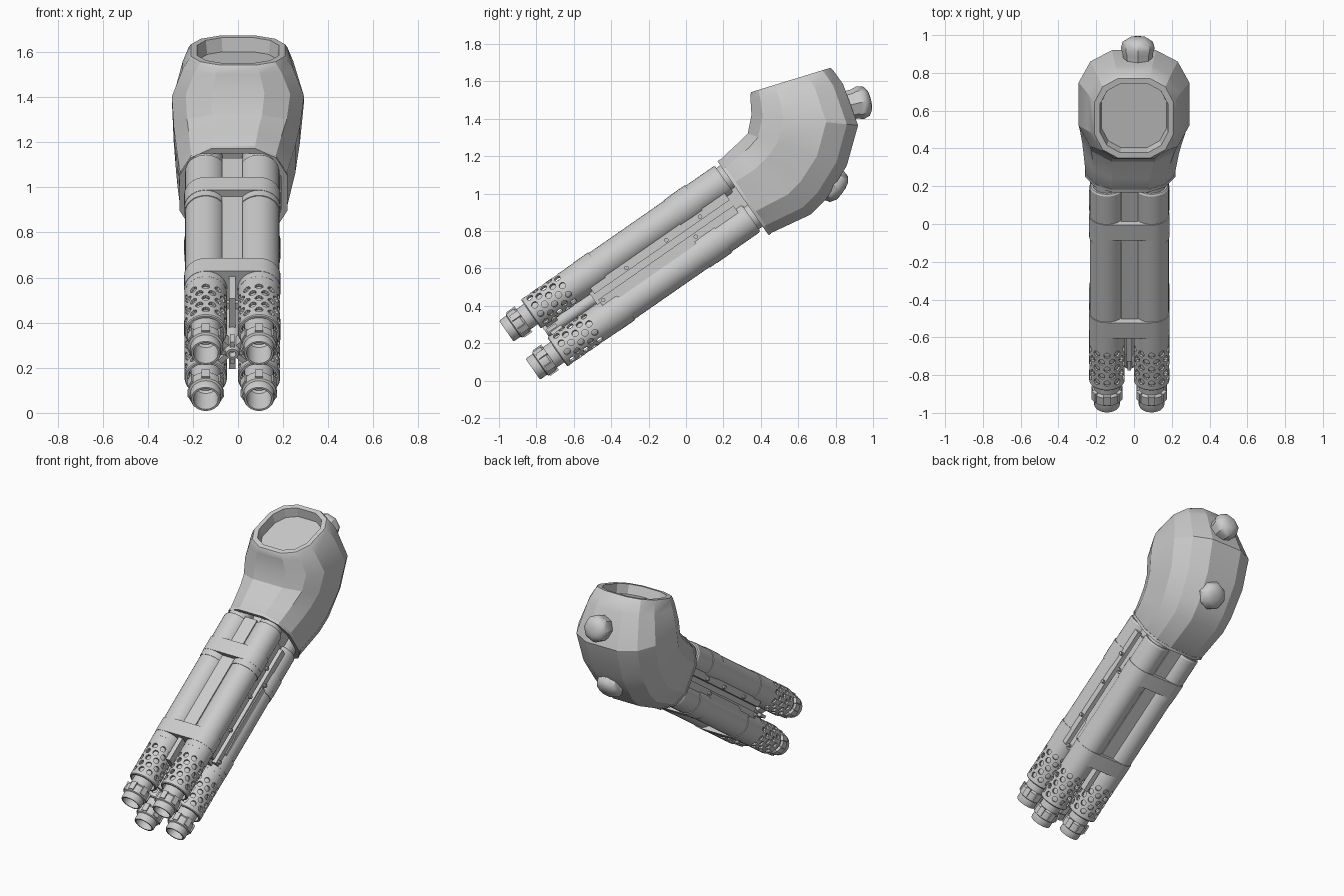
import bpy, bmesh
from math import pi, sin, cos, radians
from mathutils import Matrix, Vector

if "Cube" in bpy.data.objects:
    bpy.data.objects.remove(bpy.data.objects["Cube"])

# Local frame of the gun cluster: y runs back along the barrels, z is across them
GUN = Matrix.Translation((-0.025, -0.89, 0.163)) @ Matrix.Rotation(radians(34.8), 4, 'X')
SX, SV = 0.118, 0.124          # half spacing of the four barrels


def finish(name, bm, matrix=GUN, angle=30):
    bmesh.ops.recalc_face_normals(bm, faces=bm.faces)
    me = bpy.data.meshes.new(name)
    bm.to_mesh(me)
    bm.free()
    ob = bpy.data.objects.new(name, me)
    bpy.context.collection.objects.link(ob)
    ob.matrix_world = matrix
    smooth(ob, angle)
    return ob


def smooth(ob, angle=30):
    bpy.ops.object.select_all(action='DESELECT')
    ob.select_set(True)
    bpy.context.view_layer.objects.active = ob
    bpy.ops.object.shade_smooth_by_angle(angle=radians(angle))


def skin(bm, rings, cap=True, closed=False):
    """Bridge equal-length loops of points into a surface."""
    vs = [[bm.verts.new(p) for p in r] for r in rings]
    pairs = list(zip(vs, vs[1:])) + ([(vs[-1], vs[0])] if closed else [])
    for a, b in pairs:
        for i in range(len(a)):
            j = (i + 1) % len(a)
            bm.faces.new((a[i], a[j], b[j], b[i]))
    if cap and not closed:
        bm.faces.new(vs[0])
        bm.faces.new(vs[-1])


def lathe(bm, profile, n=24, closed=False, at=(0, 0)):
    """Turn (u, radius) pairs about the local y axis."""
    skin(bm, [[(at[0] + r * cos(2 * pi * i / n), u, at[1] + r * sin(2 * pi * i / n))
               for i in range(n)] for u, r in profile], closed=closed)


def box(bm, x0, x1, u0, u1, v0, v1, m=Matrix()):
    skin(bm, [[m @ Vector(p) for p in ((x0, u, v0), (x1, u, v0), (x1, u, v1), (x0, u, v1))]
              for u in (u0, u1)])


# Perforated sleeve, cut once and shared by all barrels
bm = bmesh.new()
lathe(bm, [(0.16, 0.08), (0.16, 0.09), (0.165, 0.094), (0.47, 0.094), (0.47, 0.08)], 40, closed=True)
sleeve = finish("perforated_sleeve", bm)
bm = bmesh.new()
for row in range(5):
    for k in range(10):
        a = 2 * pi * (k + 0.5 * (row % 2)) / 10
        m = (Matrix.Translation((0, 0.205 + 0.045 * row, 0)) @ Matrix.Rotation(a, 4, 'Y')
             @ Matrix.Translation((0, 0, 0.09)))
        bmesh.ops.create_cone(bm, cap_ends=True, segments=10, radius1=0.018, radius2=0.018,
                              depth=0.05, matrix=m)
cutter = finish("hole_cutter", bm)
cutter.hide_render = True
mod = sleeve.modifiers.new("holes", 'BOOLEAN')
mod.operation, mod.solver, mod.object = 'DIFFERENCE', 'EXACT', cutter
bpy.ops.object.select_all(action='DESELECT')
bpy.context.view_layer.objects.active = sleeve
bpy.ops.object.modifier_apply(modifier=mod.name)
bpy.data.objects.remove(cutter)
smooth(sleeve)

# Barrel with hollow muzzle, collar lugs, and outer tube
bm = bmesh.new()
lathe(bm, [(0.13, 0.045), (0.12, 0.053), (0, 0.055), (0, 0.064), (0.008, 0.068), (0.045, 0.068),
           (0.05, 0.077), (0.1, 0.077), (0.112, 0.066), (0.45, 0.066), (0.45, 0.091),
           (1.41, 0.091), (1.42, 0.085), (1.42, 0.075), (1.52, 0.075)], 32)
for k in range(6):
    box(bm, -0.018, 0.018, 0.058, 0.112, 0.06, 0.083, Matrix.Rotation(k * pi / 3, 4, 'Y'))
barrel = finish("barrel", bm)

for i, (sx, sv) in enumerate([(-1, 1), (1, 1), (-1, -1), (1, -1)]):
    m = GUN @ Matrix.Translation((sx * SX, 0, sv * SV))
    for src in (barrel, sleeve):
        ob = src if i == 0 else src.copy()
        if i:
            bpy.context.collection.objects.link(ob)
        ob.matrix_world = m

# Clamp bands wrapping each barrel pair, with tabs on the barrels
for sv, side in ((1, "upper"), (-1, "lower")):
    bm = bmesh.new()
    for u0, u1 in ((0.5, 0.6), (1.13, 1.23)):
        loop = [(s * SX + 0.096 * sin(a) * s, sv * SV + 0.096 * cos(a) * s)
                for s in (1, -1) for a in [pi * k / 14 for k in range(15)]]
        skin(bm, [[(x, u, v) for x, v in loop] for u in (u0, u1)])
        for sx in (-1, 1):
            lathe(bm, [(u0 - 0.04, 0.0945), (u0 + 0.01, 0.0945)], 32, at=(sx * SX, sv * SV))
    finish(side + "_clamp_bands", bm)

# Central spine, filler strips and side rails
bm = bmesh.new()
box(bm, -0.155, 0.155, 0.48, 1.52, -0.06, 0.06)
box(bm, -0.045, 0.045, 0.58, 1.43, -0.185, 0.185)
box(bm, -0.015, 0.015, 0.33, 0.6, -0.19, 0.19)
for s in (-1, 1):
    box(bm, -0.186, 0.186, 0.5, 1.38, s * 0.018, s * 0.10)
finish("spine_and_rails", bm)

# Stepped side plates and bolts
bm = bmesh.new()
plate = [(0.59, -0.052), (0.7, -0.052), (0.745, -0.03), (1.1, -0.03), (1.1, -0.09), (0.59, -0.09)]
for s in (-1, 1):
    skin(bm, [[(s * x, u, v) for u, v in plate] for x in (0.17, 0.194)])
    for u, v in ((0.52, -0.035), (0.72, 0.035), (0.98, 0.035), (1.12, -0.04), (1.2, 0.035)):
        bmesh.ops.create_cone(bm, cap_ends=True, segments=10, radius1=0.012, radius2=0.012, depth=0.03,
                              matrix=Matrix.Translation((s * 0.187, u, v)) @ Matrix.Rotation(pi / 2, 4, 'Y'))
finish("side_plates_and_bolts", bm)

# Hub and spider between the muzzles
bm = bmesh.new()
lathe(bm, [(0.2, 0.012), (0.17, 0.016), (0.17, 0.028), (0.19, 0.036), (0.5, 0.036)], 16)
for k in range(4):
    box(bm, -0.012, 0.012, 0.19, 0.26, 0.02, 0.11, Matrix.Rotation(pi / 4 + k * pi / 2, 4, 'Y'))
    box(bm, -0.01, 0.01, 0.18, 0.24, 0.02, 0.06, Matrix.Rotation(k * pi / 2, 4, 'Y'))
finish("muzzle_hub", bm)

# Elbow housing: rings given by front point, back point, half width, x centre
quad = [(0.4, 1), (0.79, 0.79), (1, 0.4)]
section = (quad + [(x, -y) for x, y in quad[::-1]] + [(-x, -y) for x, y in quad]
           + [(-x, y) for x, y in quad[::-1]])
stations = [((0.17, 1.17), (0.44, 0.78), 0.235, -0.02), ((0.24, 1.235), (0.67, 0.89), 0.252, -0.015),
            ((0.29, 1.28), (0.75, 0.97), 0.264, -0.01), ((0.33, 1.32), (0.86, 1.15), 0.28, -0.005),
            ((0.35, 1.42), (0.92, 1.365), 0.293, 0), ((0.345, 1.5), (0.84, 1.585), 0.245, 0),
            ((0.34, 1.54), (0.78, 1.675), 0.218, 0)]


def ring(st, scale=1.0, shift=(0, 0)):
    f, b, hw, cx = Vector(st[0]), Vector(st[1]), st[2], st[3]
    c, h = (f + b) / 2 + Vector(shift), (f - b) / 2
    return [(cx + x * hw * scale, *(c + h * t * scale)) for x, t in section]


bm = bmesh.new()
first, last = stations[0], stations[-1]
skin(bm, [ring(first, 0.88, (0.06, 0.042)), ring(first, 0.9), ring(first, 0.98), ring(first, 1.0, (0.008, 0.006))]
     + [ring(s) for s in stations[1:-1]]
     + [ring(last, 1.0, (0.004, -0.012)), ring(last, 0.96), ring(last, 0.83), ring(last, 0.79, (0.018, -0.06))])
finish("elbow_housing", bm, Matrix(), 24)

# Thin lip around the front of the housing
bm = bmesh.new()
skin(bm, [ring(first, 0.92, (0.0, 0.0)), ring(first, 1.015, (0.0, 0.0)),
          ring(first, 1.015, (0.014, 0.01)), ring(first, 0.92, (0.014, 0.01))], closed=True)
finish("housing_lip", bm, Matrix())

# Two rounded knobs on the back of the elbow
knob = [(-0.08, 0.075), (0.02, 0.08), (0.05, 0.09), (0.085, 0.08), (0.105, 0.05), (0.11, 0.02)]
for name, y, z, tilt, k in (("upper_knob", 0.882, 1.475, 13, 1.0), ("lower_knob", 0.745, 1.075, -35, 1.05)):
    bm = bmesh.new()
    lathe(bm, [(u * k, r * k) for u, r in knob], 8)
    finish(name, bm, Matrix.Translation((0.02, y, z)) @ Matrix.Rotation(radians(tilt), 4, 'X'), 40)
